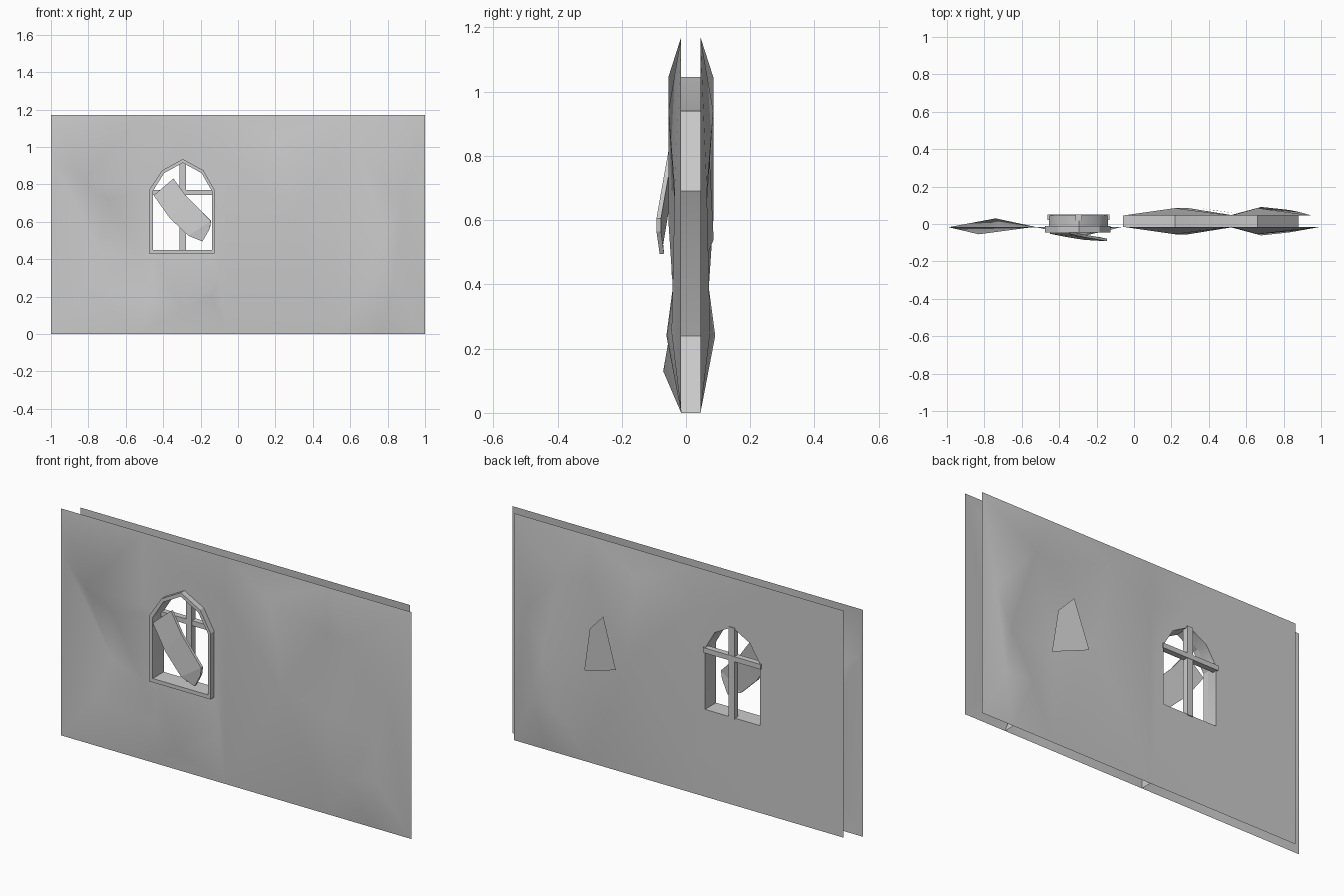
import bpy
from mathutils import Vector
from mathutils.geometry import delaunay_2d_cdt

if "Cube" in bpy.data.objects:
    bpy.data.objects.remove(bpy.data.objects["Cube"])

FRONT, BACK, TOP = -0.015, 0.045, 1.17


def make(name, verts, faces, smooth=True):
    me = bpy.data.meshes.new(name)
    me.from_pydata(verts, [], faces)
    me.update()
    ob = bpy.data.objects.new(name, me)
    bpy.context.collection.objects.link(ob)
    bpy.ops.object.select_all(action='DESELECT')
    ob.select_set(True)
    bpy.context.view_layer.objects.active = ob
    if smooth:
        bpy.ops.object.shade_smooth_by_angle(angle=0.6)
    return ob


def inside(p, poly):
    hit = False
    for (x1, z1), (x2, z2) in zip(poly, poly[1:] + poly[:1]):
        if (z1 > p[1]) != (z2 > p[1]) and p[0] < (x2 - x1) * (p[1] - z1) / (z2 - z1) + x1:
            hit = not hit
    return hit


# Gothic window outline and ruined patch outline (x, z[, bulge])
hole = [(-.455, .45), (-.14, .45), (-.14, .765), (-.195, .86),
        (-.295, .915), (-.395, .86), (-.455, .765)]
outer = [(-.475, .43), (-.125, .43), (-.125, .77), (-.185, .875),
         (-.295, .935), (-.405, .875), (-.475, .77)]
patch = [(-.06, 0, 0), (-.06, .94, 0), (.22, 1.045, .04), (.52, .945, .002),
         (.66, .94, .04), (.88, .69, .02), (.78, .51, .01), (.68, .24, .046), (.76, 0, 0)]


def sheet(name, x0, x1, y, out, extras, crack=()):
    """Uneven wall face triangulated from a few bulge points, with the window cut out."""
    pts = [(x0, 0, 0), (x1, 0, 0), (x1, TOP, 0), (x0, TOP, 0), (-.53, 0, 0), (-.53, TOP, 0),
           (-.06, TOP, 0), (.52, TOP, 0), (.52, 0, 0), (.52, .5, .003), (.29, .6, .04)]
    pts += extras
    edges = []
    for chain, closed in (([(x, z, 0) for x, z in hole], True), (patch, False),
                          (list(crack), False)):
        b = len(pts)
        pts += chain
        edges += [(b + i, b + i + 1) for i in range(len(chain) - 1)]
        if closed:
            edges.append((b + len(chain) - 1, b))
    edges += [(8, 9), (9, next(i for i, p in enumerate(pts) if p[:2] == (.52, .945)))]
    v, _, f, orig, _, _ = delaunay_2d_cdt([Vector(p[:2]) for p in pts], edges, [], 0, 1e-5)
    co = [(p.x, y + out * (pts[o[0]][2] if o else 0), p.y) for p, o in zip(v, orig)]
    faces = []
    for t in f:
        c = sum((v[i] for i in t), Vector((0, 0))) / len(t)
        if inside(c, hole):
            continue
        a, b, d = (v[i] for i in t[:3])
        ccw = (b - a).cross(d - a) > 0
        faces.append(list(t) if ccw == (out < 0) else list(reversed(t)))
    return make(name, co, faces)


flat = [(-.53, .4, 0), (-.53, .8, 0), (-.3, 1.02, 0), (-.1, .6, 0), (-.1, .3, 0)]
sheet("front_wall", -1, 1, FRONT, -1,
      flat + [(-.74, .45, -.045), (-.3, .13, .056), (-.8, .25, .008), (-.46, .2, 0), (-.14, .2, 0),
              (.83, .25, .03)],
      [(-.98, .92, 0), (-.83, .815, .04), (-.7, .72, .01)])
sheet("back_wall", -.93, .95, BACK, 1, flat + [(-.3, .2, 0), (.83, .25, .03)])


def strip(name, line, y0, y1, closed=False):
    n = len(line)
    v = [(p[0], y0, p[1]) for p in line] + [(p[0], y1, p[1]) for p in line]
    m = n if closed else n - 1
    return make(name, v, [(i, (i + 1) % n, n + (i + 1) % n, n + i) for i in range(m)])


# Inner linings joining both wall faces
strip("patch_lining", patch, FRONT, BACK)
strip("window_reveal", hole, FRONT, BACK, True)

# Window frame ring
n = len(hole)
fv = [(x, y, z) for y in (-.045, -.01) for ring in (outer, hole) for x, z in ring]
ff = []
for i in range(n):
    j = (i + 1) % n
    ff += [(i, j, n + j, n + i), (2 * n + i, 3 * n + i, 3 * n + j, 2 * n + j),
           (i, 2 * n + i, 2 * n + j, j), (n + i, n + j, 3 * n + j, 3 * n + i)]
make("window_frame", fv, ff, False)


# Window cross bars
def bar(name, center, size):
    bpy.ops.mesh.primitive_cube_add(size=1, location=center)
    ob = bpy.context.object
    ob.name = name
    ob.scale = size


bar("vertical_mullion", (-.295, .035, .68), (.034, .03, .47))
bar("horizontal_mullion", (-.297, .037, .757), (.33, .03, .026))

# Bent loose board hanging across the window: pairs of edge points along its length
board = [((-.45, -.045, .74), (-.345, -.045, .83)), ((-.365, -.062, .62), (-.275, -.062, .735)),
         ((-.265, -.078, .525), (-.145, -.085, .605)), ((-.19, -.075, .495), (-.15, -.085, .565))]
bv = [p for pair in board for p in pair]
bf = [(2 * i, 2 * i + 2, 2 * i + 3, 2 * i + 1) for i in range(3)]
ob = make("loose_board", bv, bf, False)
sol = ob.modifiers.new("thickness", 'SOLIDIFY')
sol.thickness, sol.offset = .014, 0

# Flat chip on the back of the patch
make("back_chip", [(.54, .058, .47), (.505, .062, .70), (.42, .074, .79), (.34, .086, .54)],
     [(0, 3, 2, 1)], False)
